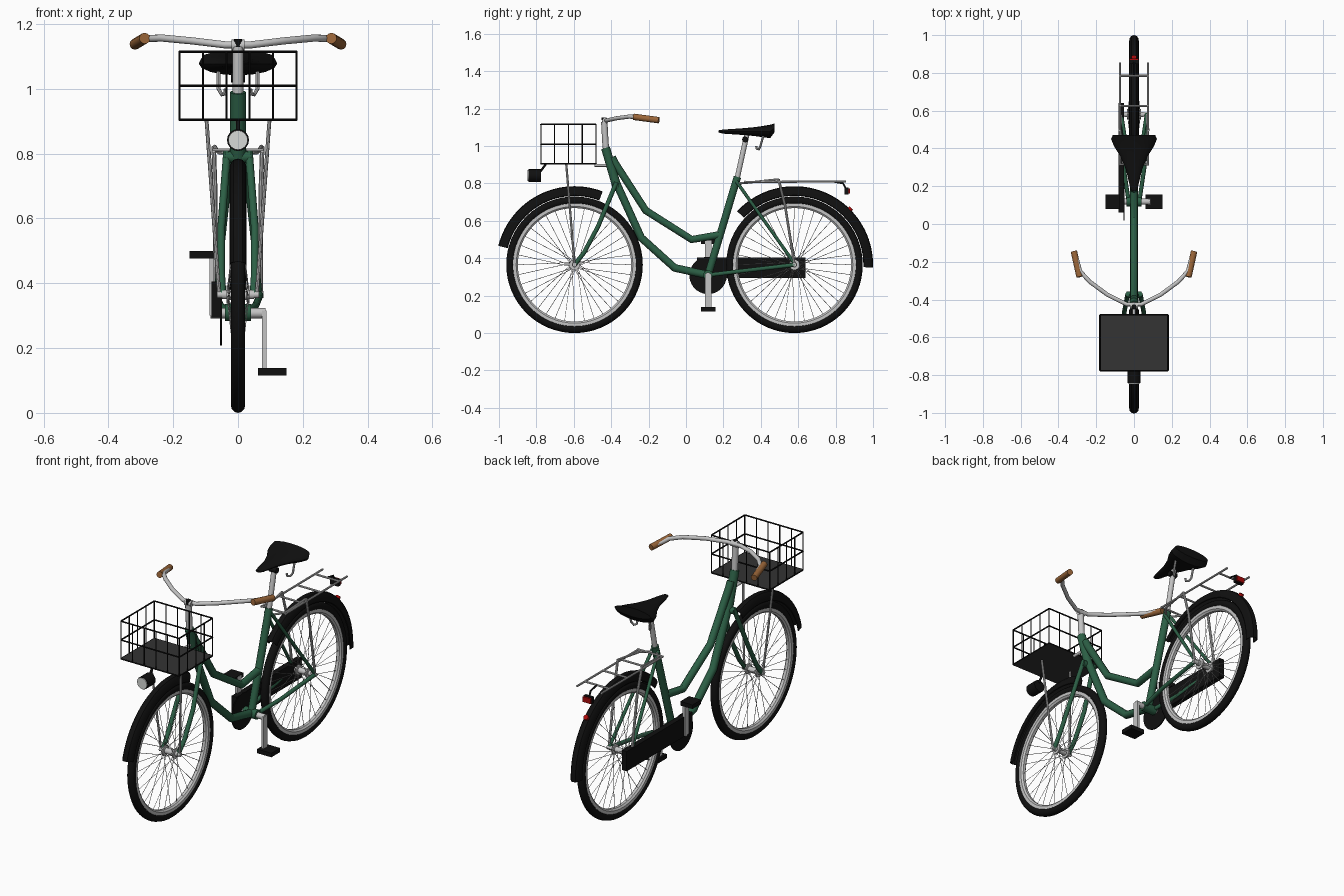
import bpy, bmesh
from math import sin, cos, pi, radians
from mathutils import Vector

cube = bpy.data.objects.get("Cube")
if cube:
    bpy.data.objects.remove(cube, do_unlink=True)


def material(name, r, g, b):
    m = bpy.data.materials.new(name)
    m.use_nodes = True
    m.diffuse_color = (r, g, b, 1)
    bsdf = next(n for n in m.node_tree.nodes if n.type == 'BSDF_PRINCIPLED')
    bsdf.inputs["Base Color"].default_value = (r, g, b, 1)
    return m


GREEN = material("frame green", 0.025, 0.115, 0.06)
BLACK = material("black", 0.005, 0.005, 0.005)
METAL = material("light metal", 0.55, 0.55, 0.55)
GREY = material("dark grey", 0.033, 0.033, 0.033)
BROWN = material("grip brown", 0.32, 0.13, 0.04)
RED = material("reflector red", 0.4, 0.003, 0.003)
LENS = material("lens white", 0.68, 0.7, 0.68)


def finish(name, mesh, mat):
    ob = bpy.data.objects.new(name, mesh)
    bpy.context.scene.collection.objects.link(ob)
    mesh.materials.clear()
    mesh.materials.append(mat)
    mesh.shade_smooth()
    mesh.set_sharp_from_angle(angle=radians(35))
    return ob


def from_bmesh(name, bm, mat):
    bmesh.ops.recalc_face_normals(bm, faces=bm.faces)
    mesh = bpy.data.meshes.new(name)
    bm.to_mesh(mesh)
    bm.free()
    return finish(name, mesh, mat)


def tubes(name, paths, r, mat, mirror=False, res=2):
    """Sweep a round section along one or more paths, optionally mirrored in x."""
    paths = list(paths)
    if mirror:
        paths += [[(-x, y, z) for x, y, z in p] for p in paths]
    cu = bpy.data.curves.new(name, 'CURVE')
    cu.dimensions = '3D'
    cu.bevel_depth = r
    cu.bevel_resolution = res
    cu.use_fill_caps = True
    for p in paths:
        sp = cu.splines.new('POLY')
        sp.points.add(len(p) - 1)
        for pt, co in zip(sp.points, p):
            pt.co = (*co, 1)
    tmp = bpy.data.objects.new(name + " path", cu)
    bpy.context.scene.collection.objects.link(tmp)
    dg = bpy.context.evaluated_depsgraph_get()
    mesh = bpy.data.meshes.new_from_object(tmp.evaluated_get(dg))
    bpy.data.objects.remove(tmp, do_unlink=True)
    mesh.name = name
    return finish(name, mesh, mat)


def tube(name, path, r, mat, mirror=False, res=4):
    return tubes(name, [path], r, mat, mirror, res)


def box(name, lo, hi, mat):
    bm = bmesh.new()
    bmesh.ops.create_cube(bm, size=1)
    for v in bm.verts:
        v.co = Vector([(a + b) / 2 + c * (b - a) for a, b, c in zip(lo, hi, v.co)])
    return from_bmesh(name, bm, mat)


def loft(name, rings, mat, loop=False):
    """Skin closed rings of points; cap the ends unless looped."""
    bm = bmesh.new()
    rows = [[bm.verts.new(p) for p in ring] for ring in rings]
    pairs = list(zip(rows, rows[1:])) + ([(rows[-1], rows[0])] if loop else [])
    for a, b in pairs:
        for i in range(len(a)):
            j = (i + 1) % len(a)
            bm.faces.new((a[i], a[j], b[j], b[i]))
    if not loop:
        bm.faces.new(rows[0])
        bm.faces.new(rows[-1])
    return from_bmesh(name, bm, mat)


def lathe(name, profile, y, mat, start=0, end=360, steps=64):
    """Turn a closed (x, radius) profile about a wheel axle."""
    full = end - start == 360
    angles = [radians(start + (end - start) * i / steps) for i in range(steps + (not full))]
    rings = [[(x, y + r * cos(a), AXLE + r * sin(a)) for x, r in profile] for a in angles]
    return loft(name, rings, mat, full)


AXLE, FRONT, REAR = 0.365, -0.596, 0.58

# wheels
tyre = [(0.022 * cos(t * pi / 6), 0.343 + 0.022 * sin(t * pi / 6)) for t in range(12)]
rim = [(-0.016, 0.33), (-0.016, 0.312), (-0.008, 0.303), (0.008, 0.303), (0.016, 0.312), (0.016, 0.33)]
half_hub = [(0.05, 0.002), (0.05, 0.014), (0.036, 0.014), (0.036, 0.028), (0.028, 0.028), (0.026, 0.016)]
hub = half_hub + [(-x, r) for x, r in reversed(half_hub)]
for label, y in (("front", FRONT), ("rear", REAR)):
    lathe(label + "_tyre", tyre, y, BLACK)
    lathe(label + "_rim", rim, y, METAL)
    lathe(label + "_hub", hub, y, METAL, steps=20)
    spokes = []
    for i in range(36):
        a = 2 * pi * i / 36
        b = a + (0.5 if i % 4 < 2 else -0.5)
        spokes.append([(0.032 * (-1) ** i, y + 0.025 * cos(b), AXLE + 0.025 * sin(b)),
                       (0, y + 0.306 * cos(a), AXLE + 0.306 * sin(a))])
    tubes(label + "_spokes", spokes, 0.0014, METAL, res=0)

# mudguards
half = [(0, 0.42), (0.014, 0.416), (0.024, 0.403), (0.027, 0.372)]
outer = [(-x, r) for x, r in reversed(half)] + half[1:]
guard = outer + [(x * 0.88, r - 0.004) for x, r in reversed(outer)]
lathe("front_mudguard", guard, FRONT, BLACK, 69, 166, 28)
lathe("rear_mudguard", guard, REAR, BLACK, -2, 137, 40)
d = Vector((0, cos(pi / 4), sin(pi / 4)))
hub_pos = Vector((0, REAR, AXLE))
tube("mudguard_reflector", [hub_pos + d * 0.415, hub_pos + d * 0.43], 0.014, RED)

# frame
tube("head_tube", [(0, -0.43, 0.99), (0, -0.372, 0.79)], 0.024, GREEN)
tube("upper_tube", [(0, -0.395, 0.94), (0, -0.38, 0.91), (0, -0.215, 0.655), (0, 0.03, 0.5), (0, 0.18, 0.525)], 0.02, GREEN)
tube("down_tube", [(0, -0.385, 0.83), (0, -0.24, 0.51), (0, -0.06, 0.348), (0, 0.118, 0.31)], 0.021, GREEN)
tube("seat_tube", [(0, 0.118, 0.31), (0, 0.275, 0.835)], 0.02, GREEN)
tube("bottom_bracket", [(-0.04, 0.118, 0.31), (0.04, 0.118, 0.31)], 0.026, GREEN)
tube("seat_stay", [(0.018, 0.27, 0.81), (0.066, REAR, 0.372)], 0.009, GREEN, True)
tube("chain_stay", [(0.028, 0.118, 0.31), (0.055, 0.3, 0.332), (0.068, REAR, AXLE)], 0.011, GREEN, True)
tube("rear_axle", [(-0.078, REAR, AXLE), (0.078, REAR, AXLE)], 0.011, METAL)

# fork
tube("fork_crown", [(-0.04, -0.375, 0.79), (0.04, -0.375, 0.79)], 0.018, GREEN)
tube("fork_blade", [(0.034, -0.372, 0.805), (0.052, -0.47, 0.57), (0.052, -0.545, 0.43), (0.048, FRONT, AXLE)], 0.012, GREEN, True)
tube("front_axle", [(-0.065, FRONT, AXLE), (0.065, FRONT, AXLE)], 0.011, METAL)

# steering
tube("stem", [(0, -0.427, 0.98), (0, -0.431, 1.02), (0, -0.437, 1.13)], 0.017, METAL)
tube("stem_clamp", [(-0.02, -0.432, 1.135), (0.02, -0.432, 1.135)], 0.017, METAL)
tube("stem_bolt", [(0, -0.437, 1.13), (0, -0.438, 1.153)], 0.013, BLACK)
bar = [(0.04, -0.425, 1.136), (0.14, -0.375, 1.148), (0.235, -0.305, 1.157), (0.285, -0.25, 1.155), (0.31, -0.16, 1.142)]
tube("handlebar", [(-x, y, z) for x, y, z in reversed(bar)] + bar, 0.011, METAL)
tube("grip", [(0.288, -0.28, 1.156), (0.318, -0.145, 1.138)], 0.017, BROWN, True)

# saddle: stations of (y, half width, bottom, top)
stations = [(0.175, 0.014, 1.072, 1.084), (0.2, 0.022, 1.066, 1.088), (0.29, 0.043, 1.06, 1.094),
            (0.36, 0.073, 1.054, 1.1), (0.41, 0.105, 1.047, 1.107), (0.45, 0.121, 1.042, 1.114), (0.472, 0.112, 1.072, 1.12)]
loft("saddle", [[(w * cos(t * pi / 8), y, (lo + hi) / 2 + (hi - lo) / 2 * sin(t * pi / 8)) for t in range(16)]
                for y, w, lo, hi in stations], BLACK)
tube("seat_post", [(0, 0.272, 0.82), (0, 0.325, 1.06)], 0.014, METAL)
tube("saddle_clamp", [(-0.022, 0.316, 1.035), (0.022, 0.316, 1.035)], 0.016, BLACK)
tube("saddle_hook", [(0.06, 0.415, 1.06), (0.06, 0.398, 1.0), (0.05, 0.39, 0.982), (0.04, 0.378, 0.985), (0.038, 0.375, 1.0)], 0.006, METAL, True, 2)

# drivetrain
tube("chainring", [(-0.056, 0.118, 0.308), (-0.05, 0.118, 0.308)], 0.1, BLACK, res=12)
box("chain_case", (-0.082, 0.06, 0.295), (-0.052, 0.64, 0.405), BLACK)
tube("crank_axle", [(-0.085, 0.118, 0.308), (0.085, 0.118, 0.308)], 0.016, METAL)
for side, s in (("left", 1), ("right", -1)):
    z = 0.308 - s * 0.18
    x0, x1 = sorted((s * 0.074, s * 0.088))
    box(side + "_crank", (x0, 0.101, min(z, 0.308) - 0.008), (x1, 0.135, max(z, 0.308) + 0.008), METAL)
    x0, x1 = sorted((s * 0.062 if s > 0 else s * 0.075, s * 0.15))
    box(side + "_pedal", (x0, 0.08, z - 0.012), (x1, 0.157, z + 0.011), BLACK)

# rear rack
tube("rack_rail", [(0.075, 0.31, 0.808), (0.075, 0.855, 0.81)], 0.0055, METAL, True, 2)
tubes("rack_crossbars", [[(-0.078, y, 0.81), (0.078, y, 0.81)] for y in (0.315, 0.465, 0.625, 0.785)], 0.0055, METAL)
tube("rack_front_link", [(0.016, 0.28, 0.80), (0.06, 0.33, 0.804), (0.072, 0.495, 0.822)], 0.006, METAL, True, 2)
tube("rack_strut", [(0.075, 0.495, 0.822), (0.07, 0.53, 0.68), (0.07, REAR, AXLE)], 0.007, METAL, True, 2)

# rear lamp
tube("rear_lamp_bracket", [(0, 0.785, 0.81), (0, 0.84, 0.80), (0, 0.855, 0.77)], 0.005, BLACK)
box("rear_lamp", (-0.026, 0.848, 0.742), (0.026, 0.868, 0.777), BLACK)
box("rear_lamp_lens", (-0.024, 0.868, 0.745), (0.024, 0.877, 0.774), RED)

# basket
X, Y0, Y1, Z0, Z1 = 0.18, -0.776, -0.481, 0.905, 1.115


def hoop(z):
    return [[(-X, Y0, z), (X, Y0, z)], [(X, Y0, z), (X, Y1, z)],
            [(X, Y1, z), (-X, Y1, z)], [(-X, Y1, z), (-X, Y0, z)]]


tubes("basket_hoops", [e for z in (Z0, 1.01, Z1) for e in hoop(z)], 0.004, BLACK)
posts = [(-X + 2 * X * i / 5, y) for i in range(6) for y in (Y0, Y1)]
posts += [(s * X, Y0 + (Y1 - Y0) * i / 4) for i in range(1, 4) for s in (-1, 1)]
tubes("basket_posts", [[(x, y, Z0), (x, y, Z1)] for x, y in posts], 0.003, BLACK)
box("basket_floor", (-X, Y0, Z0 - 0.004), (X, Y1, Z0 + 0.003), GREY)
tube("basket_strut", [(0.097, -0.64, 0.902), (0.058, FRONT, AXLE)], 0.006, METAL, True, 2)
tube("basket_bracket", [(0, -0.49, 0.897), (0, -0.4, 0.897)], 0.008, METAL)

# headlamp
tube("headlamp_body", [(0, -0.842, 0.842), (0, -0.775, 0.842)], 0.034, BLACK, res=6)
tube("headlamp_lens", [(0, -0.847, 0.842), (0, -0.84, 0.842)], 0.03, LENS, res=6)
tube("headlamp_bracket", [(0, -0.785, 0.855), (0, -0.75, 0.902)], 0.006, BLACK)
